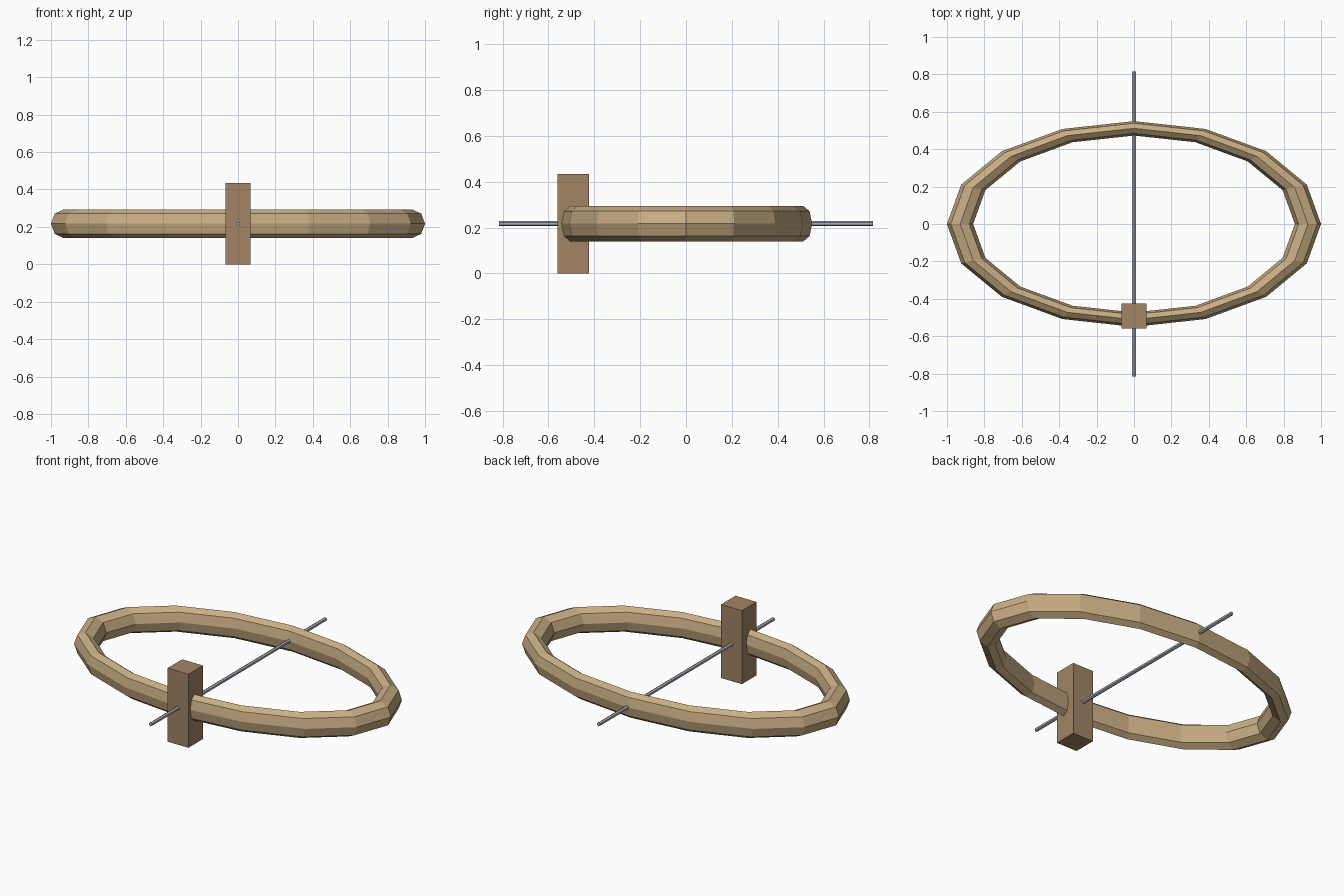
import bpy
from math import pi

if "Cube" in bpy.data.objects:
    bpy.data.objects.remove(bpy.data.objects["Cube"])

Z = 0.217  # height of ring and rod centre


def finish(name, color, scale=(1, 1, 1)):
    ob = bpy.context.object
    ob.name = name
    ob.scale = scale
    mat = bpy.data.materials.new(name + "_material")
    mat.diffuse_color = (*color, 1)
    mat.use_nodes = True
    mat.node_tree.nodes["Principled BSDF"].inputs["Base Color"].default_value = mat.diffuse_color
    ob.data.materials.append(mat)
    bpy.ops.object.transform_apply(location=False, rotation=True, scale=True)
    return ob


# oval wooden ring with an octagonal section
bpy.ops.mesh.primitive_torus_add(major_segments=16, minor_segments=8,
                                 major_radius=0.93, minor_radius=0.07,
                                 location=(0, 0, Z))
finish("oval_ring", (0.58, 0.42, 0.23), (1, 0.55, 1.1))

# upright block on the front of the ring
bpy.ops.mesh.primitive_cube_add(size=1, location=(0, -0.492, Z))
finish("front_block", (0.36, 0.23, 0.13), (0.136, 0.136, 2 * Z))

# thin metal rod running front to back
bpy.ops.mesh.primitive_cylinder_add(vertices=6, radius=0.011, depth=1.63,
                                    location=(0, 0, Z), rotation=(pi / 2, 0, 0))
finish("cross_rod", (0.40, 0.43, 0.48))
